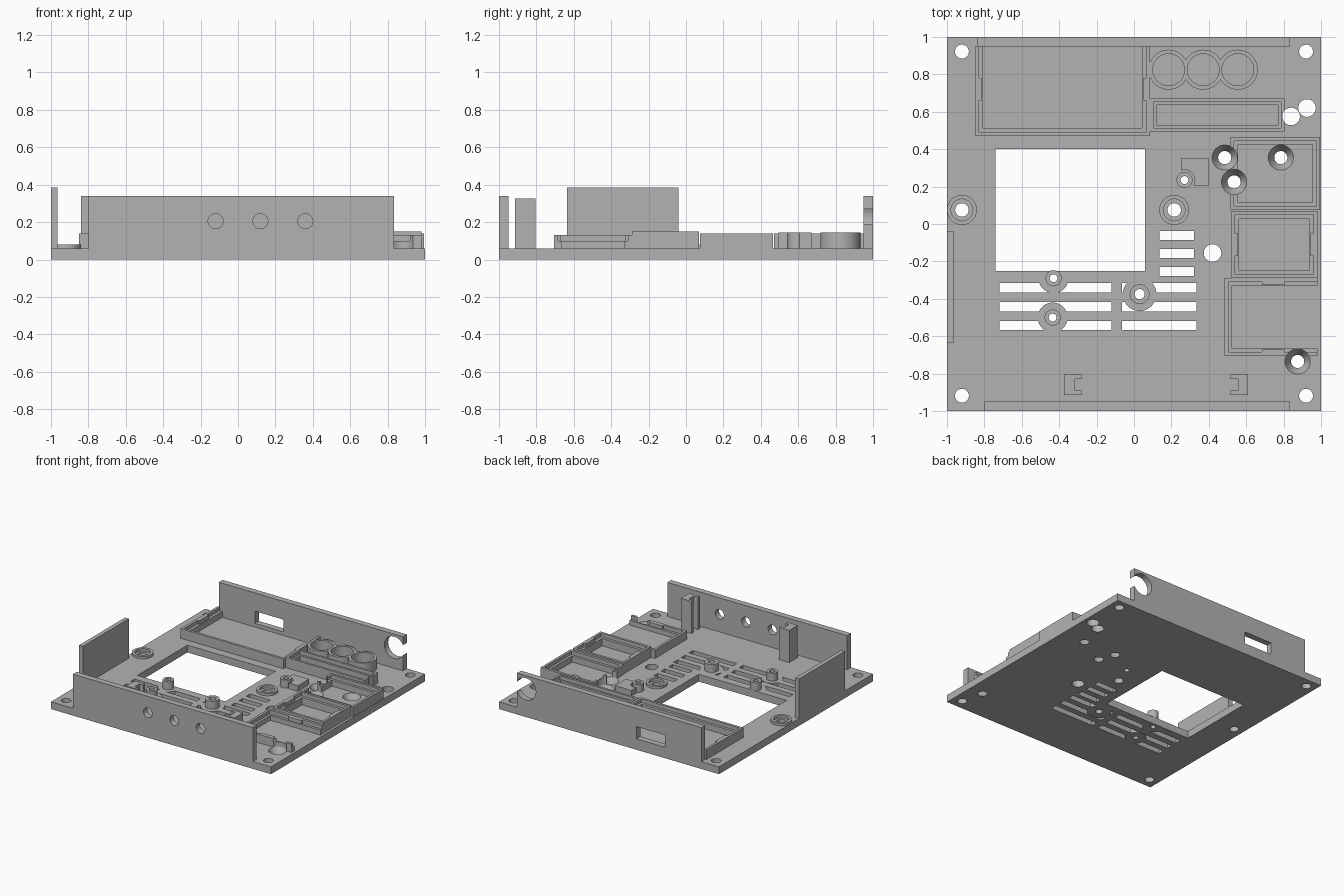
import bpy
import bmesh
from mathutils import Matrix, Vector

if "Cube" in bpy.data.objects:
    bpy.data.objects.remove(bpy.data.objects["Cube"])

grey = bpy.data.materials.new("plain grey")
grey.use_nodes = True
tone = (0.45, 0.45, 0.45, 1)
grey.diffuse_color = tone
grey.node_tree.nodes["Principled BSDF"].inputs["Base Color"].default_value = tone

TOP = 0.06  # upper face of the base plate


def box(x0, x1, y0, y1, z0, z1):
    def add(bm):
        size = Matrix.Diagonal((x1 - x0, y1 - y0, z1 - z0, 1))
        mid = Vector((x0 + x1, y0 + y1, z0 + z1)) / 2
        bmesh.ops.create_cube(bm, size=1, matrix=Matrix.Translation(mid) @ size)
    return add


def rod(x, y, r, z0=-0.1, z1=0.5, r_top=None):
    def add(bm):
        bmesh.ops.create_cone(bm, cap_ends=True, segments=40, radius1=r,
                              radius2=r if r_top is None else r_top, depth=z1 - z0,
                              matrix=Matrix.Translation((x, y, (z0 + z1) / 2)))
    return add


def rod_y(x, y, z, r):
    def add(bm):
        turn = Matrix.Rotation(1.5707963, 4, "X")
        bmesh.ops.create_cone(bm, cap_ends=True, segments=40, radius1=r, radius2=r,
                              depth=0.2, matrix=Matrix.Translation((x, y, z)) @ turn)
    return add


def solid(name, *adders):
    mesh = bpy.data.meshes.new(name)
    bm = bmesh.new()
    for add in adders:
        add(bm)
    bm.to_mesh(mesh)
    bm.free()
    mesh.materials.append(grey)
    obj = bpy.data.objects.new(name, mesh)
    bpy.context.collection.objects.link(obj)
    return obj


def boolean(obj, tool, operation):
    mod = obj.modifiers.new("cut", "BOOLEAN")
    mod.operation, mod.object, mod.solver = operation, tool, "EXACT"
    with bpy.context.temp_override(object=obj, active_object=obj):
        bpy.ops.object.modifier_apply(modifier=mod.name)
    bpy.data.objects.remove(tool)


def cut(obj, *adders):
    for add in adders:
        boolean(obj, solid("cutter", add), "DIFFERENCE")
    return obj


# Shared positions: screw bosses (x, y, radius, bore, island), countersinks, cable holes
bosses = [(-0.43, -0.29, 0.043, 0.021, 0.08), (-0.435, -0.5, 0.043, 0.021, 0.08),
          (0.03, -0.375, 0.053, 0.027, 0.09), (0.27, 0.235, 0.043, 0.021, 0.055)]
sinks = [(0.485, 0.355), (0.785, 0.355), (0.535, 0.225), (0.875, -0.735)]
cable_holes = [(0.84, 0.575), (0.925, 0.62), (0.42, -0.155)]
seats = [(-0.92, 0.075), (0.215, 0.075)]
clearance = [rod(x, y, 0.067, 0) for x, y in sinks]
cable_cuts = [rod(x, y, 0.047) for x, y in cable_holes]

# Base plate with window, vents and holes
plate = solid("base_plate", box(-1, 1, -1, 1, 0, TOP))
cut(plate, box(-0.74, 0.06, -0.25, 0.4, -0.1, 0.2), *cable_cuts)
vents = []
for y in (-0.34, -0.442, -0.543):
    vents += [box(-0.72, -0.12, y - 0.025, y + 0.025, -0.1, 0.2),
              box(-0.065, 0.335, y - 0.025, y + 0.025, -0.1, 0.2)]
for y in (-0.062, -0.158, -0.255):
    vents.append(box(0.135, 0.32, y - 0.024, y + 0.024, -0.1, 0.2))
vent_tool = solid("vent_cutter", *vents)
cut(vent_tool, *[rod(x, y, island) for x, y, r, bore, island in bosses])
boolean(plate, vent_tool, "DIFFERENCE")
cut(plate, *[rod(x, y, 0.037) for x in (-0.92, 0.92) for y in (-0.918, 0.922)])
cut(plate, *[rod(x, y, 0.036) for x, y in seats])
cut(plate, *[rod(x, y, bore) for x, y, r, bore, island in bosses])
cut(plate, *[rod(x, y, 0.034, -0.002, 0.061, 0.068) for x, y in sinks])

# Outer walls
front_wall = solid("front_wall", box(-0.8, 0.835, -1, -0.95, TOP, 0.34))
cut(front_wall, *[rod_y(x, -0.975, 0.205, 0.04) for x in (-0.12, 0.12, 0.36)])
back_wall = solid("back_wall", box(-0.84, 0.835, 0.95, 1, TOP, 0.34))
cut(back_wall, rod_y(0.755, 0.975, 0.23, 0.09), box(-0.51, -0.25, 0.9, 1.1, 0.09, 0.19))
solid("right_wall", box(-1, -0.965, -0.635, -0.04, TOP, 0.385))

# Slotted posts behind the front wall
for name, x0, slot in (("right_post", -0.375, -0.315), ("left_post", 0.515, 0.455)):
    post = solid(name, box(x0, x0 + 0.095, -0.915, -0.805, TOP, 0.325))
    cut(post, box(slot, slot + 0.1, -0.89, -0.83, 0, 0.5))

# Screw bosses and round seats
for i, (x, y, r, bore, island) in enumerate(bosses):
    cut(solid(f"screw_boss_{i + 1}", rod(x, y, r, TOP, 0.125)), rod(x, y, bore))
for i, (x, y) in enumerate(seats):
    cut(solid(f"round_seat_{i + 1}", rod(x, y, 0.08, TOP, 0.08)), rod(x, y, 0.058))

# Small block beside the corner boss
block = solid("corner_block", box(0.25, 0.4, 0.205, 0.35, TOP, 0.105))
cut(block, rod(0.27, 0.235, 0.055))


# Stepped trays: outer wall, lower inner ledge, optional open side
def tray(name, x0, x1, y0, y1, top, wall, ledge, right=1, back=1):
    obj = solid(name, box(x0, x1, y0, y1, TOP, top))
    for inset, floor in ((wall, top - 0.03), (wall + ledge, 0)):
        x_end = x1 - inset if right else x1 + 0.1
        y_end = y1 - inset if back else y1 + 0.1
        cut(obj, box(x0 + inset, x_end, y0 + inset, y_end, floor, 0.5))
    return obj


def clip(name, x, y, wide, deep, top):
    solid(name, box(x - wide / 2, x + wide / 2, y - deep / 2, y + deep / 2, top - 0.03, top))


tray("large_tray", -0.85, 0.085, 0.47, 0.95, 0.14, 0.02, 0.022, back=0)
cut(tray("long_tray", 0.085, 0.805, 0.495, 0.67, 0.145, 0.018, 0.016), cable_cuts[0])
cut(tray("rear_tray", 0.515, 0.995, 0.075, 0.465, 0.14, 0.02, 0.02), *clearance[:3])
tray("middle_tray", 0.52, 0.98, -0.29, 0.07, 0.15, 0.02, 0.022)
cut(tray("front_tray", 0.485, 0.98, -0.705, -0.29, 0.13, 0.02, 0.02, right=0), clearance[3])
clip("large_tray_clip_right", -0.825, 0.72, 0.02, 0.12, 0.14)
clip("large_tray_clip_left", 0.06, 0.72, 0.02, 0.12, 0.14)
clip("front_tray_clip_back", 0.745, -0.315, 0.12, 0.02, 0.13)
clip("front_tray_clip_front", 0.745, -0.68, 0.12, 0.02, 0.13)
clip("middle_tray_clip_right", 0.545, -0.11, 0.02, 0.12, 0.15)
clip("middle_tray_clip_left", 0.955, -0.11, 0.02, 0.12, 0.15)

# Three joined cups
centres = (0.185, 0.37, 0.555)
cups = solid("triple_cups", rod(centres[0], 0.825, 0.107, TOP, 0.145))
for x in centres[1:]:
    boolean(cups, solid("cup", rod(x, 0.825, 0.107, TOP, 0.145)), "UNION")
cut(cups, *[rod(x, 0.825, 0.085) for x in centres], box(0, 0.085, 0.6, 1, 0, 0.5))

# Smooth round surfaces, keep edges sharp
for obj in bpy.context.collection.objects:
    if obj.type == "MESH" and obj.data.materials and obj.data.materials[0] == grey:
        with bpy.context.temp_override(object=obj, active_object=obj, selected_objects=[obj],
                                       selected_editable_objects=[obj]):
            bpy.ops.object.shade_smooth_by_angle(angle=0.52)
